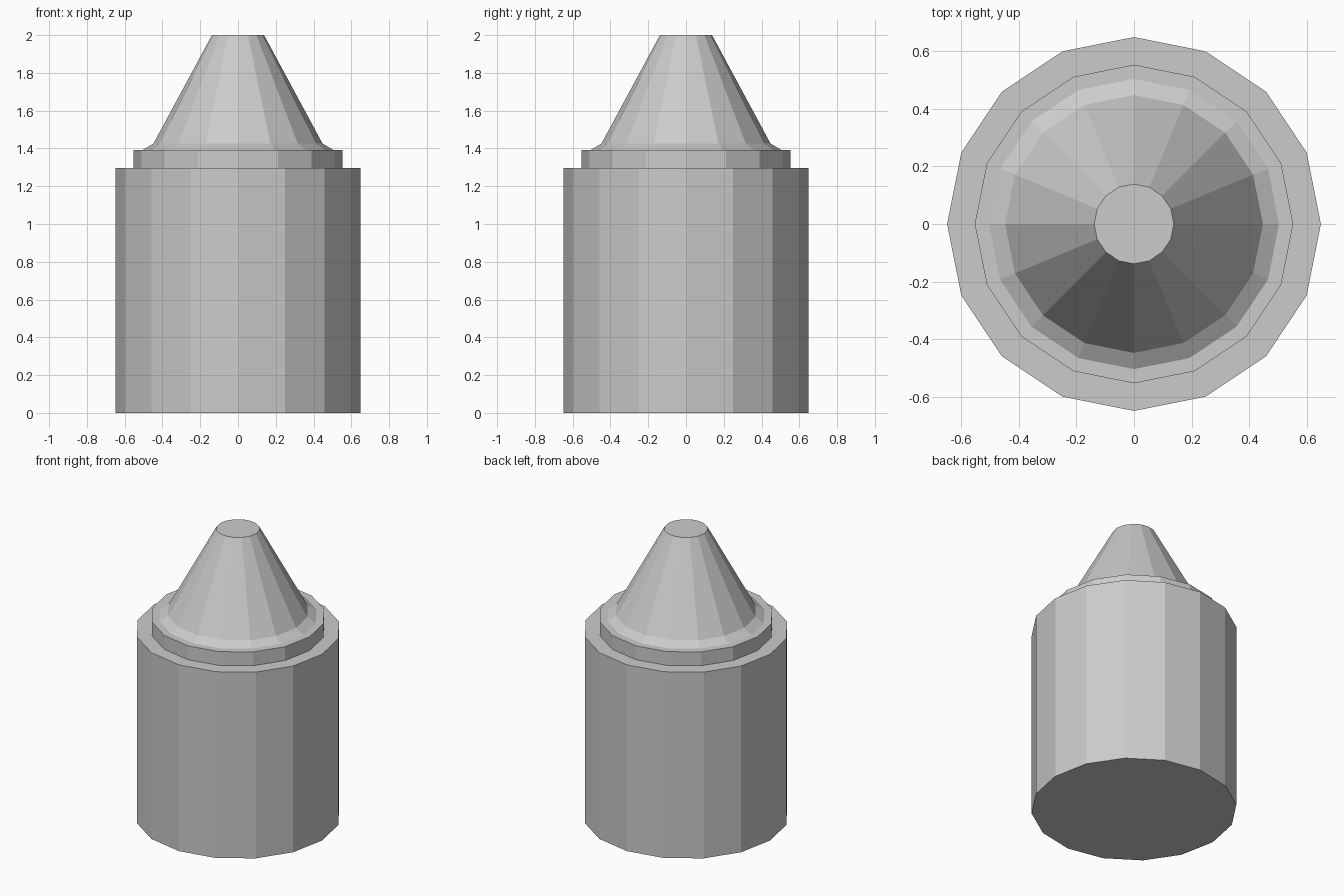
import bpy, bmesh
from math import cos, sin, tau

if "Cube" in bpy.data.objects:
    bpy.data.objects.remove(bpy.data.objects["Cube"])

SIDES = 16


def turned_part(name, profile):
    """Closed, flat-faced solid turned around z from (radius, height) points."""
    bm = bmesh.new()
    rings = [[bm.verts.new((r * cos(tau * i / SIDES), r * sin(tau * i / SIDES), z))
              for i in range(SIDES)] for r, z in profile]
    for low, high in zip(rings, rings[1:]):
        for i in range(SIDES):
            j = (i + 1) % SIDES
            bm.faces.new((low[i], low[j], high[j], high[i]))
    bm.faces.new(rings[0][::-1])
    bm.faces.new(rings[-1])
    mesh = bpy.data.meshes.new(name)
    bm.to_mesh(mesh)
    bm.free()
    obj = bpy.data.objects.new(name, mesh)
    bpy.context.collection.objects.link(obj)
    return obj


# Main cylinder
turned_part("body", [(0.648, 0), (0.648, 1.297)])
# Narrow step on top of the body
turned_part("collar", [(0.552, 1.297), (0.552, 1.393)])
# Tapered tip with a flared foot and flat end
turned_part("tip", [(0.503, 1.393), (0.447, 1.427), (0.138, 2.0)])
